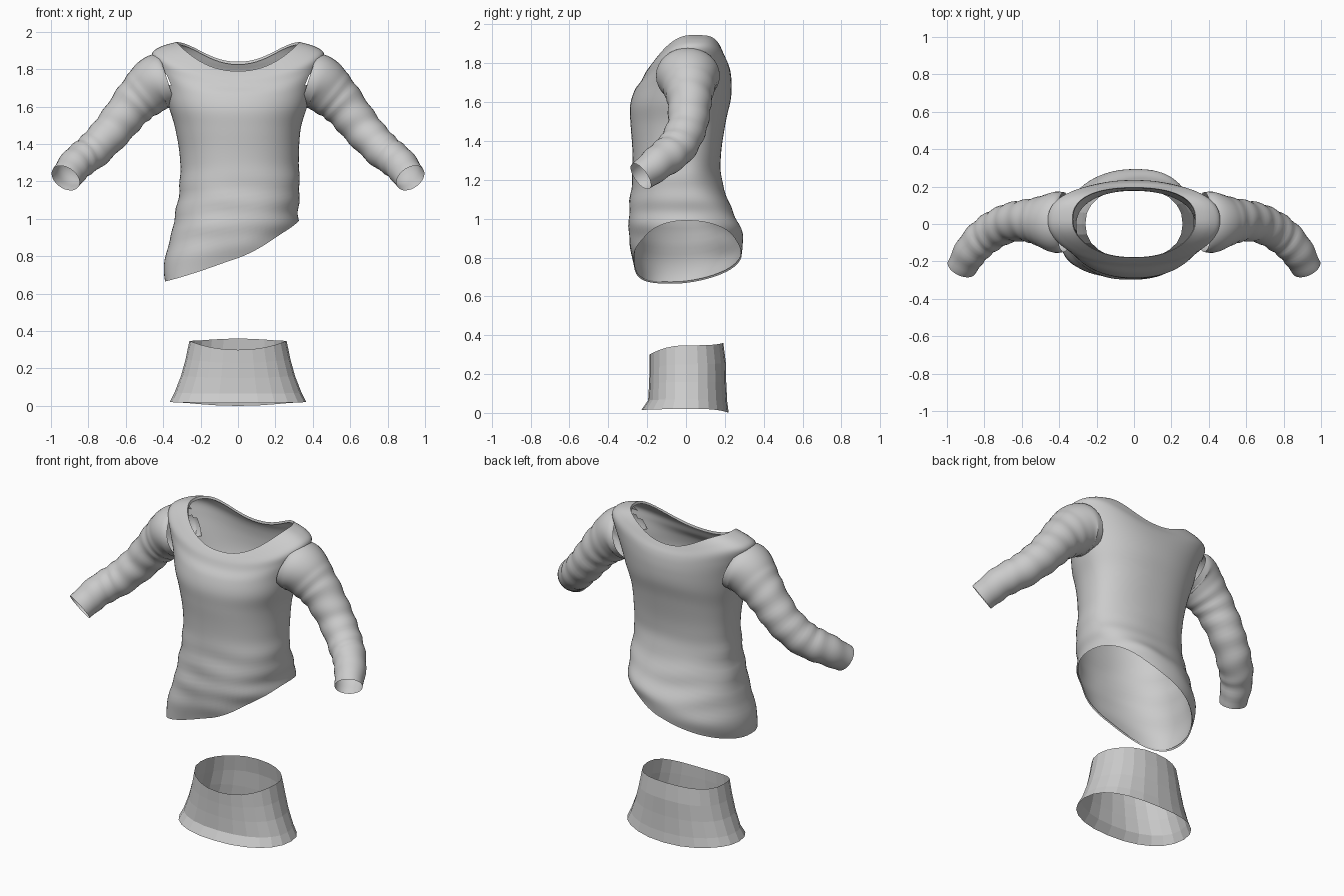
import bpy, bmesh, math
from mathutils import Vector

cube = bpy.data.objects.get("Cube")
if cube:
    bpy.data.objects.remove(cube, do_unlink=True)

grey = bpy.data.materials.new("light grey cloth")
grey.use_nodes = True
grey.diffuse_color = (0.6, 0.6, 0.6, 1)
grey.node_tree.nodes["Principled BSDF"].inputs["Base Color"].default_value = (0.6, 0.6, 0.6, 1)


def smooth_rows(rows, steps):
    """Catmull-Rom interpolation between rows of numbers."""
    out = []
    for i in range(len(rows) - 1):
        a, b, c, d = (rows[min(max(i + k, 0), len(rows) - 1)] for k in (-1, 0, 1, 2))
        for s in range(steps):
            t = s / steps
            out.append([q + 0.5 * t * (r - p + t * (2 * p - 5 * q + 4 * r - u
                        + t * (3 * (q - r) + u - p)))
                        for p, q, r, u in zip(a, b, c, d)])
    return out + [list(rows[-1])]


def skin(name, rings, smooth=True):
    """Join closed rings of points into an open tube."""
    n = len(rings[0])
    faces = [(i * n + j, i * n + (j + 1) % n, (i + 1) * n + (j + 1) % n, (i + 1) * n + j)
             for i in range(len(rings) - 1) for j in range(n)]
    mesh = bpy.data.meshes.new(name)
    mesh.from_pydata([p for ring in rings for p in ring], [], faces)
    mesh.materials.append(grey)
    obj = bpy.data.objects.new(name, mesh)
    bpy.context.collection.objects.link(obj)
    bpy.ops.object.select_all(action='DESELECT')
    obj.select_set(True)
    bpy.context.view_layer.objects.active = obj
    bpy.ops.object.mode_set(mode='EDIT')
    bpy.ops.mesh.select_all(action='SELECT')
    bpy.ops.mesh.normals_make_consistent(inside=False)
    bpy.ops.object.mode_set(mode='OBJECT')
    if smooth:
        bpy.ops.object.shade_smooth_by_angle(angle=math.radians(50))
    return obj


def body_ring(row, n, power, folds=0.0):
    """Row: x right, x left, y front, y back, z at those four sides, y of both side points."""
    xr, xl, yf, yb, zr, zl, zf, zb, yr, yl = row
    ring = []
    for j in range(n):
        a = 2 * math.pi * j / n
        c, s = math.cos(a), math.sin(a)
        x = (xl if c > 0 else -xr) * math.copysign(abs(c) ** power, c)
        y = (yb if s > 0 else -yf) * math.copysign(abs(s) ** power, s)
        y += c * c * (yl if c > 0 else yr)
        middle = (zl + zr) / 2
        z = middle + c * (zl - zr) / 2
        z += s ** 4 * (zb - middle) if s > 0 else s * s * (zf - middle)
        # slanted cloth folds, strongest around the waist
        w = folds * math.exp(-((z - 1.02) / 0.2) ** 2)
        k = 1 + w * (math.sin(48 * z - 9 * x + 2 * math.sin(5 * x + 2 * y))
                     + 0.5 * math.sin(31 * z + 14 * x + 3 * y))
        ring.append(Vector((x * k, y * k, z)))
    return ring


# Shirt body, from the slanted hem up to the wide neckline
body = [
    (-.39, .325, -.27, .285, .665, .99, .79, .815, -.08, 0),
    (-.395, .325, -.29, .292, .76, 1.04, .88, .91, -.05, 0),
    (-.35, .325, -.295, .24, .95, 1.1, 1.01, 1.03, -.02, 0),
    (-.315, .33, -.28, .185, 1.15, 1.2, 1.18, 1.2, -.01, -.01),
    (-.31, .325, -.275, .18, 1.32, 1.32, 1.33, 1.33, 0, 0),
    (-.335, .335, -.285, .205, 1.48, 1.48, 1.48, 1.5, 0, 0),
    (-.37, .37, -.288, .23, 1.6, 1.6, 1.58, 1.61, 0, 0),
    (-.40, .40, -.265, .235, 1.71, 1.71, 1.66, 1.69, .01, .01),
    (-.44, .44, -.23, .23, 1.81, 1.81, 1.71, 1.75, .015, .015),
    (-.46, .46, -.21, .22, 1.883, 1.883, 1.75, 1.79, .02, .02),
    (-.41, .41, -.193, .205, 1.922, 1.922, 1.775, 1.82, .025, .025),
    (-.33, .33, -.18, .195, 1.945, 1.945, 1.79, 1.84, .025, .025),
]
body_rings = [body_ring(r, 72, .9, .013) for r in smooth_rows(body, 6)]


def turned_in(ring, drop):
    return [Vector((p.x * .985, p.y * .985, p.z + drop)) for p in ring]


# Narrow folded edges at the hem and neckline
body_rings.insert(0, turned_in(body_rings[0], .01))
body_rings.append(turned_in(body_rings[-1], -.015))
shirt = skin("shirt_body", body_rings)

# Open the armholes where the sleeves join
bm = bmesh.new()
bm.from_mesh(shirt.data)
inside = []
for f in bm.faces:
    p = f.calc_center_median()
    if abs(p.x) > .33 and ((p.y - .01) / .13) ** 2 + ((p.z - 1.725) / .115) ** 2 < 1:
        inside.append(f)
bmesh.ops.delete(bm, geom=inside, context='FACES')
bm.to_mesh(shirt.data)
bm.free()

# Sleeves: centre x, y, z, then radius across the drop and radius front to back
sleeve = [
    (.375, .01, 1.735, .135, .16),
    (.425, .01, 1.732, .15, .163),
    (.49, .015, 1.68, .137, .136),
    (.57, .018, 1.60, .116, .113),
    (.67, .005, 1.475, .104, .103),
    (.775, -.05, 1.365, .097, .1),
    (.86, -.13, 1.298, .091, .092),
    (.922, -.233, 1.218, .083, .076),
]


def sleeve_rings(side):
    path = smooth_rows(sleeve, 8)
    rings = []
    for i, (x, y, z, up, deep) in enumerate(path):
        t = Vector(path[min(i + 2, len(path) - 1)][:3]) - Vector(path[max(i - 2, 0)][:3])
        if i < 12:
            t = t.normalized().lerp(Vector((.95, 0, -.3)), 1 - i / 12)
        t.normalize()
        across = Vector((0, 1, 0)) - t * t.y
        across.normalize()
        rise = across.cross(t)
        ring = []
        fade = min(1, max(0, (i - 14) / 8)) * min(1, (len(path) - 1 - i) / 5)
        for j in range(32):
            a = 2 * math.pi * j / 32
            # bunched rings of cloth along the arm
            k = 1 + .03 * fade * math.sin(i * 1.15 + 1.3 * math.sin(a + i * .2))
            p = Vector((x, y, z)) + across * (deep * k * math.cos(a)) + rise * (up * k * math.sin(a))
            ring.append((p.x * side, p.y, p.z))
        rings.append(ring)
    return rings


for label, side in (("left", 1), ("right", -1)):
    skin(label + "_sleeve", sleeve_rings(side))

# Separate flared waist band below the shirt, with plain facets
band = [
    (-.365, .365, -.23, .22, .02, .02, .015, .0, 0, 0),
    (-.34, .34, -.195, .212, .07, .07, .065, .06, 0, 0),
    (-.305, .305, -.19, .207, .16, .16, .15, .16, 0, 0),
    (-.28, .28, -.188, .205, .25, .25, .23, .26, 0, 0),
    (-.26, .26, -.188, .192, .348, .348, .30, .36, 0, 0),
]
skin("waist_band", [body_ring(r, 24, .9) for r in band], smooth=False)
